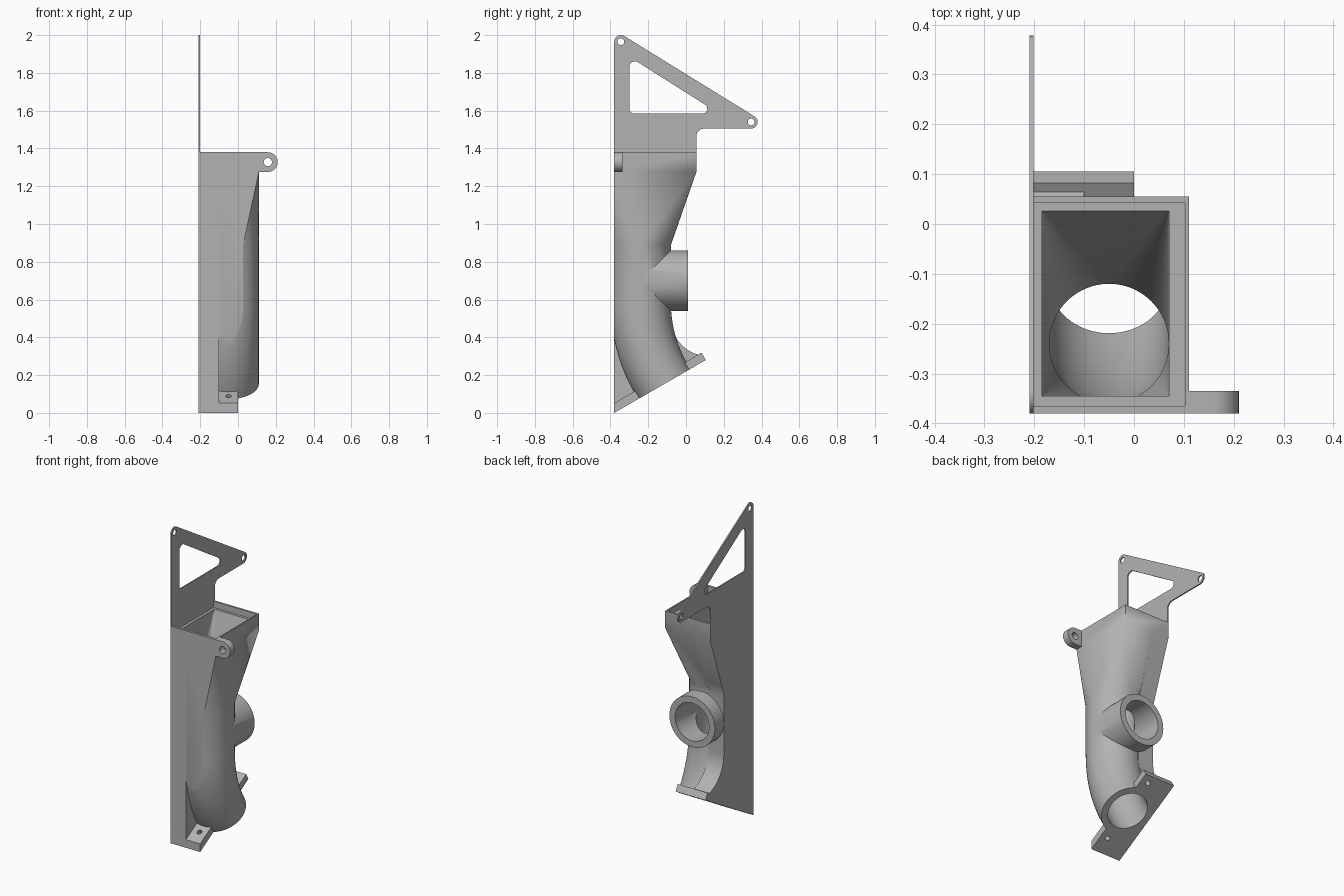
import bpy, bmesh, math
from mathutils import Vector

if "Cube" in bpy.data.objects:
    bpy.data.objects.remove(bpy.data.objects["Cube"])

GREY = bpy.data.materials.new("plain grey")
GREY.use_nodes = True
COLOUR = (0.45, 0.45, 0.45, 1)
GREY.diffuse_color = COLOUR
GREY.node_tree.nodes["Principled BSDF"].inputs["Base Color"].default_value = COLOUR

SEG = 64
LEFT, RIGHT, FRONT, BACK = -0.21, 0.11, -0.38, 0.055   # funnel mouth
CX, CY = -0.05, -0.24                                  # pipe axis
OUTER, INNER = 0.16, 0.12                              # pipe radii
TILT = math.radians(30)
ALONG = Vector((0, math.cos(TILT), math.sin(TILT)))    # up the sloping flange
NORMAL = Vector((0, -math.sin(TILT), math.cos(TILT)))
TOE = Vector((0, FRONT, 0))


def finish(name, bm):
    bmesh.ops.recalc_face_normals(bm, faces=bm.faces)
    mesh = bpy.data.meshes.new(name)
    bm.to_mesh(mesh)
    bm.free()
    mesh.materials.append(GREY)
    obj = bpy.data.objects.new(name, mesh)
    bpy.context.collection.objects.link(obj)
    return obj


def loft(name, rings):
    """Closed skin through rings of equal point count."""
    bm = bmesh.new()
    rows = [[bm.verts.new(p) for p in ring] for ring in rings]
    for a, b in zip(rows, rows[1:]):
        for i in range(len(a)):
            j = (i + 1) % len(a)
            bm.faces.new((a[i], a[j], b[j], b[i]))
    bm.faces.new(rows[0])
    bm.faces.new(rows[-1])
    return finish(name, bm)


def prism(name, outline, x0, x1):
    """Side outline of (y, z) points carried across from x0 to x1."""
    return loft(name, [[(x, p[0], p[1]) for p in outline] for x in (x0, x1)])


def box(name, x0, x1, y0, y1, z0, z1):
    return prism(name, [(y0, z0), (y1, z0), (y1, z1), (y0, z1)], x0, x1)


def ring(centre, u, v, r, n=SEG):
    turns = [2 * math.pi * i / n for i in range(n)]
    return [Vector(centre) + r * (math.cos(t) * Vector(u) + math.sin(t) * Vector(v)) for t in turns]


def rod(name, a, b, r, n=SEG):
    a, b = Vector(a), Vector(b)
    u = (b - a).orthogonal().normalized()
    v = (b - a).normalized().cross(u)
    return loft(name, [ring(a, u, v, r, n), ring(b, u, v, r, n)])


def hull(name, points):
    bm = bmesh.new()
    for p in points:
        bm.verts.new(p)
    out = bmesh.ops.convex_hull(bm, input=bm.verts)
    loose = [g for g in out["geom_interior"] if isinstance(g, bmesh.types.BMVert)]
    bmesh.ops.delete(bm, geom=loose, context="VERTS")
    return finish(name, bm)


def rounded(corners, steps=10):
    """Outline from (y, z, fillet radius) corners."""
    out = []
    for i, (y, z, r) in enumerate(corners):
        p = Vector((y, z))
        if not r:
            out.append(p)
            continue
        d1 = (Vector(corners[i - 1][:2]) - p).normalized()
        d2 = (Vector(corners[(i + 1) % len(corners)][:2]) - p).normalized()
        half = d1.angle(d2) / 2
        c = p + (d1 + d2).normalized() * r / math.sin(half)
        s, e = (p + d * r / math.tan(half) - c for d in (d1, d2))
        out += [c + s.lerp(e, k / steps).normalized() * r for k in range(steps + 1)]
    return out


def combine(target, operation, parts):
    bpy.context.view_layer.objects.active = target
    for part in parts:
        mod = target.modifiers.new("join", "BOOLEAN")
        mod.operation, mod.solver, mod.object = operation, "EXACT", part
        bpy.ops.object.modifier_apply(modifier=mod.name)
        bpy.data.objects.remove(part)


def bent_pipe(name, r, extra):
    """Vertical pipe that bends backwards and ends square to the flange."""
    radius, steps = 0.8, 16
    end = TOE + ALONG * 0.306 + Vector((CX, 0, 0))
    bend_top = end.z + 0.03 + radius * math.sin(TILT)
    rings = [ring((CX, CY, 0.92), (1, 0, 0), (0, 1, 0), r)]
    for k in range(steps + 1):
        a = TILT * k / steps
        centre = (CX, CY + radius * (1 - math.cos(a)), bend_top - radius * math.sin(a))
        rings.append(ring(centre, (1, 0, 0), (0, math.cos(a), math.sin(a)), r))
    rings.append(ring(end - NORMAL * extra, (1, 0, 0), ALONG, r))
    return loft(name, rings)


def mouth(x0, x1, y0, y1, z):
    return [(x, y, z) for x in (x0, x1) for y in (y0, y1)]


# Funnel blending the rectangular mouth into the pipe, cut flat at the front
body = hull("duct_body", mouth(LEFT, RIGHT, FRONT, BACK, 1.38)
            + mouth(LEFT, RIGHT, FRONT, BACK, 1.275)
            + ring((CX, CY, 0.89), (1, 0, 0), (0, 1, 0), OUTER))
combine(body, "UNION", [bent_pipe("pipe", OUTER, 0)])
combine(body, "DIFFERENCE", [box("front_trim", -1, 1, -1, FRONT, -1, 3)])

# Flat side plate with a curved gusset at the back
heel = TOE + ALONG * 0.56
heel_top = heel + NORMAL * 0.045
gusset = [(0.12 + 0.2 * math.cos(a), 0.5 + 0.2 * math.sin(a))
          for a in (math.radians(256 - 76 * k / 12) for k in range(13))]
side = [TOE.yz, heel.yz, heel_top.yz] + gusset + [
    (-0.08, 0.89), (-0.062, 0.94), (BACK, 1.275), (FRONT, 1.275)]
side_plate = prism("side_plate", side, LEFT, -0.1)

# Sloping flange at the foot
flange = prism("flange", [TOE.yz, heel.yz, heel_top.yz, (FRONT, 0.052)], LEFT, 0)

# Branch pipe at the back and the mounting lug beside the mouth
branch = rod("branch", (CX, CY, 0.7), (CX, 0.01, 0.7), OUTER)
lug = box("lug", 0.09, 0.158, FRONT, -0.335, 1.275, 1.38)
lug_end = rod("lug_end", (0.158, FRONT, 1.3275), (0.158, -0.335, 1.3275), 0.0525, 32)
combine(body, "UNION", [side_plate, flange, branch, lug, lug_end])

# Hollow inside, stepped mouth and screw holes
hollow = hull("hollow", mouth(-0.185, 0.07, -0.345, 0.028, 1.345)
              + ring((CX, CY, 0.89), (1, 0, 0), (0, 1, 0), INNER))
cutters = [
    bent_pipe("bore", INNER, 0.03),
    hollow,
    box("step", -0.202, 0.102, -0.365, 0.042, 1.34, 1.5),
    rod("branch_bore", (CX, CY, 0.7), (CX, 0.1, 0.7), INNER),
    rod("lug_hole", (0.158, -0.5, 1.3275), (0.158, -0.3, 1.3275), 0.022, 24),
]
for s in (0.1, 0.512):
    p = TOE + ALONG * s + Vector((CX, 0, 0))
    cutters.append(rod("flange_hole", p - NORMAL * 0.1, p + NORMAL * 0.09, 0.015, 24))
combine(body, "DIFFERENCE", cutters)

# Thin triangular bracket above the mouth
bracket = prism("bracket", rounded([
    (FRONT, 1.38, 0), (BACK, 1.38, 0), (BACK, 1.505, 0.04),
    (0.468, 1.505, 0.035), (FRONT, 2.028, 0.035)]), LEFT, -0.202)
window = prism("window", rounded([
    (-0.3, 1.585, 0.025), (0.175, 1.585, 0.025), (-0.3, 1.885, 0.03)]), -0.3, 0)
holes = [rod("bracket_hole", (-0.3, y, z), (0, y, z), 0.018, 24)
         for y, z in ((-0.345, 1.965), (0.345, 1.54))]
combine(bracket, "DIFFERENCE", [window] + holes)

for obj in (body, bracket):
    bpy.ops.object.select_all(action="DESELECT")
    obj.select_set(True)
    bpy.context.view_layer.objects.active = obj
    bpy.ops.object.shade_smooth_by_angle(angle=math.radians(25))
